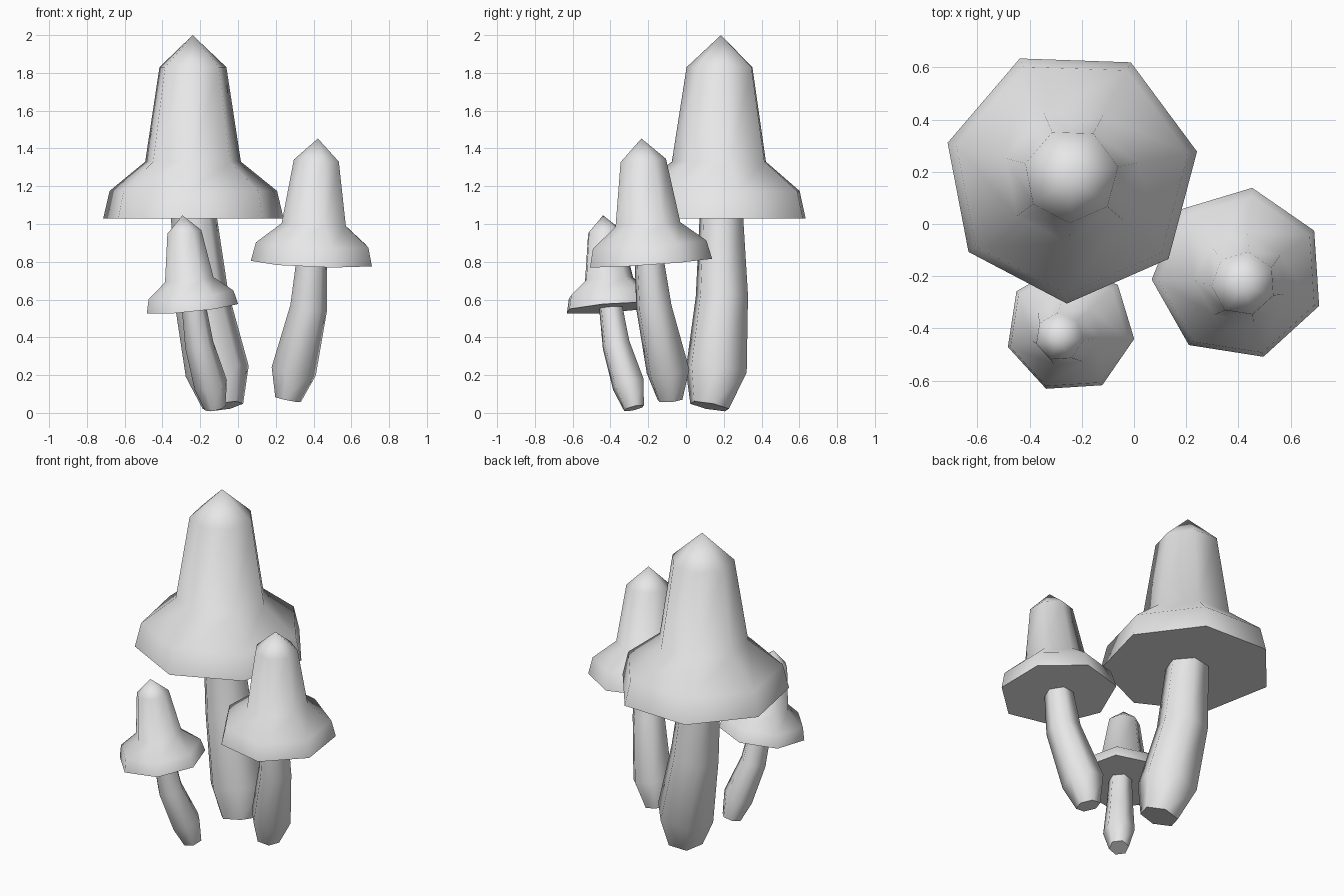
import bpy, bmesh, math
from mathutils import Vector

if "Cube" in bpy.data.objects:
    bpy.data.objects.remove(bpy.data.objects["Cube"])

grey = bpy.data.materials.new("mushroom_grey")
grey.diffuse_color = (0.8, 0.8, 0.8, 1)
grey.use_nodes = True
grey.node_tree.nodes["Principled BSDF"].inputs["Base Color"].default_value = grey.diffuse_color

# (radius, height) of the cap from rim to shoulder, for the largest mushroom
CAP = [(0.49, 0), (0.455, 0.145), (0.26, 0.30), (0.182, 0.80)]
CAP_TIP = 0.97


def ring(bm, centre, axis, radius, sides, phase):
    """Regular polygon around centre, perpendicular to axis."""
    turn = Vector((0, 0, 1)).rotation_difference(axis)
    verts = []
    for i in range(sides):
        a = math.radians(phase) + math.tau * i / sides
        offset = Vector((math.cos(a), math.sin(a), 0)) * radius
        verts.append(bm.verts.new(centre + turn @ offset))
    return verts


def skin(bm, rings):
    """Smooth side faces between neighbouring rings."""
    for low, high in zip(rings, rings[1:]):
        n = len(low)
        for i in range(n):
            j = (i + 1) % n
            bm.faces.new((low[i], low[j], high[j], high[i])).smooth = True


def finish(bm, name):
    bmesh.ops.recalc_face_normals(bm, faces=bm.faces[:])
    mesh = bpy.data.meshes.new(name)
    bm.to_mesh(mesh)
    bm.free()
    mesh.materials.append(grey)
    bpy.context.collection.objects.link(bpy.data.objects.new(name, mesh))


def make_cap(name, base, axis, scale, phase):
    bm = bmesh.new()
    base, axis = Vector(base), Vector(axis).normalized()
    rings = [ring(bm, base + axis * h * scale, axis, r * scale, 7, phase)
             for r, h in CAP]
    skin(bm, rings)
    # flat underside and pointed tip
    bm.faces.new(rings[0][::-1])
    tip = bm.verts.new(base + axis * CAP_TIP * scale)
    for i in range(7):
        bm.faces.new((rings[-1][i], rings[-1][(i + 1) % 7], tip)).smooth = True
    finish(bm, name)


def make_stem(name, path):
    """Bent six-sided stem through (x, y, z, radius) points, bottom to top."""
    bm = bmesh.new()
    pts = [Vector(p[:3]) for p in path]
    last = len(pts) - 1
    rings = []
    for i, p in enumerate(path):
        axis = (pts[min(i + 1, last)] - pts[max(i - 1, 0)]).normalized()
        rings.append(ring(bm, pts[i], axis, p[3], 6, 10))
    skin(bm, rings)
    bm.faces.new(rings[0][::-1])
    bm.faces.new(rings[-1])
    finish(bm, name)


# large mushroom
make_cap("large_cap", (-0.24, 0.185, 1.03), (0, 0, 1), 1.0, -92)
make_stem("large_stem", [(-0.08, 0.125, 0.035, 0.11), (-0.11, 0.16, 0.22, 0.172),
                         (-0.195, 0.19, 0.62, 0.147), (-0.235, 0.187, 1.05, 0.122)])

# medium mushroom
make_cap("medium_cap", (0.40, -0.19, 0.795), (0.035, -0.07, 1), 0.68, 81)
make_stem("medium_stem", [(0.265, -0.085, 0.07, 0.07), (0.295, -0.095, 0.22, 0.121),
                          (0.375, -0.17, 0.56, 0.1), (0.39, -0.195, 0.81, 0.082)])

# small mushroom
make_cap("small_cap", (-0.245, -0.40, 0.555), (-0.1, -0.08, 1), 0.51, -9)
make_stem("small_stem", [(-0.12, -0.275, 0.025, 0.057), (-0.145, -0.305, 0.15, 0.09),
                         (-0.205, -0.37, 0.36, 0.077), (-0.235, -0.4, 0.57, 0.065)])
